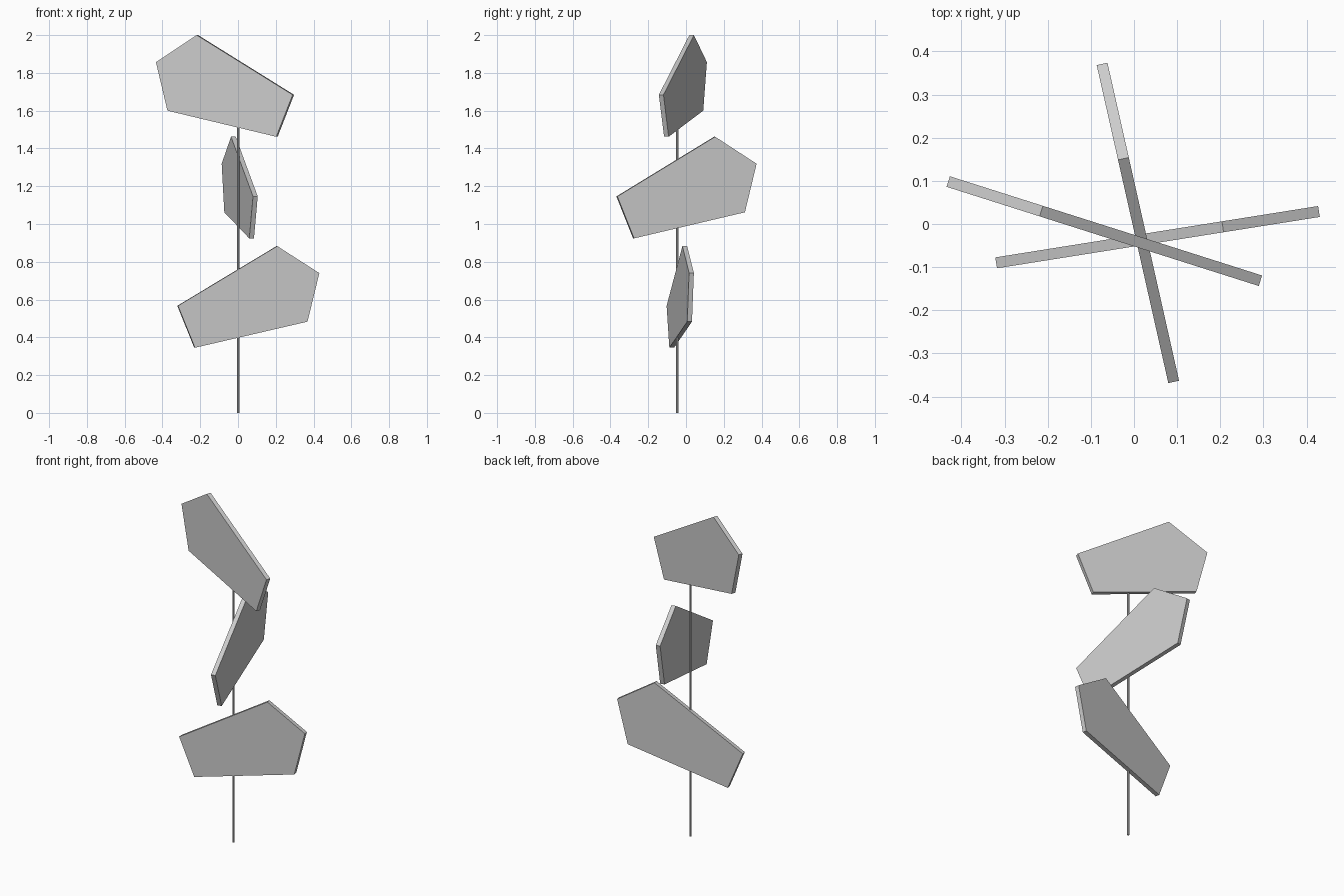
import bpy
import bmesh
from mathutils import Vector

cube = bpy.data.objects.get("Cube")
if cube:
    bpy.data.objects.remove(cube, do_unlink=True)

grey = bpy.data.materials.new("light_grey")
grey.use_nodes = True
colour = (0.6, 0.6, 0.6, 1)
grey.diffuse_color = colour
grey.node_tree.nodes["Principled BSDF"].inputs["Base Color"].default_value = colour

THICKNESS = 0.0255
# Board outline: fraction along its length, height
OUTLINE = [(0, 0.567), (0.12, 0.345), (0.916, 0.483), (1, 0.74), (0.702, 0.883)]


def finish(name, bm):
    bmesh.ops.recalc_face_normals(bm, faces=bm.faces)
    mesh = bpy.data.meshes.new(name)
    bm.to_mesh(mesh)
    bm.free()
    mesh.materials.append(grey)
    obj = bpy.data.objects.new(name, mesh)
    bpy.context.collection.objects.link(obj)
    return obj


def board(name, start, end, lift):
    """Flat five-sided board standing upright between two plan points."""
    a, b = Vector((*start, lift)), Vector((*end, lift))
    side = (b - a).cross(Vector((0, 0, 1))).normalized() * THICKNESS
    bm = bmesh.new()
    verts = [bm.verts.new(a.lerp(b, t) + Vector((0, 0, z)) - side / 2)
             for t, z in OUTLINE]
    face = bm.faces.new(verts)
    extruded = bmesh.ops.extrude_face_region(bm, geom=[face], use_keep_orig=True)
    moved = [g for g in extruded["geom"] if isinstance(g, bmesh.types.BMVert)]
    bmesh.ops.translate(bm, verts=moved, vec=side)
    return finish(name, bm)


# Three pointing boards, each turned a different way
board("lower_board", (-0.3195, -0.090), (0.4287, 0.029), 0)
board("middle_board", (0.092, -0.366), (-0.074, 0.371), 0.579)
board("upper_board", (0.293, -0.1315), (-0.4306, 0.0984), 1.117)

# Thin post
POST_TOP = 1.6
bm = bmesh.new()
bmesh.ops.create_cone(bm, cap_ends=True, segments=8, radius1=0.0065,
                      radius2=0.0065, depth=POST_TOP)
bmesh.ops.translate(bm, verts=bm.verts, vec=(0.002, -0.0455, POST_TOP / 2))
finish("post", bm)
